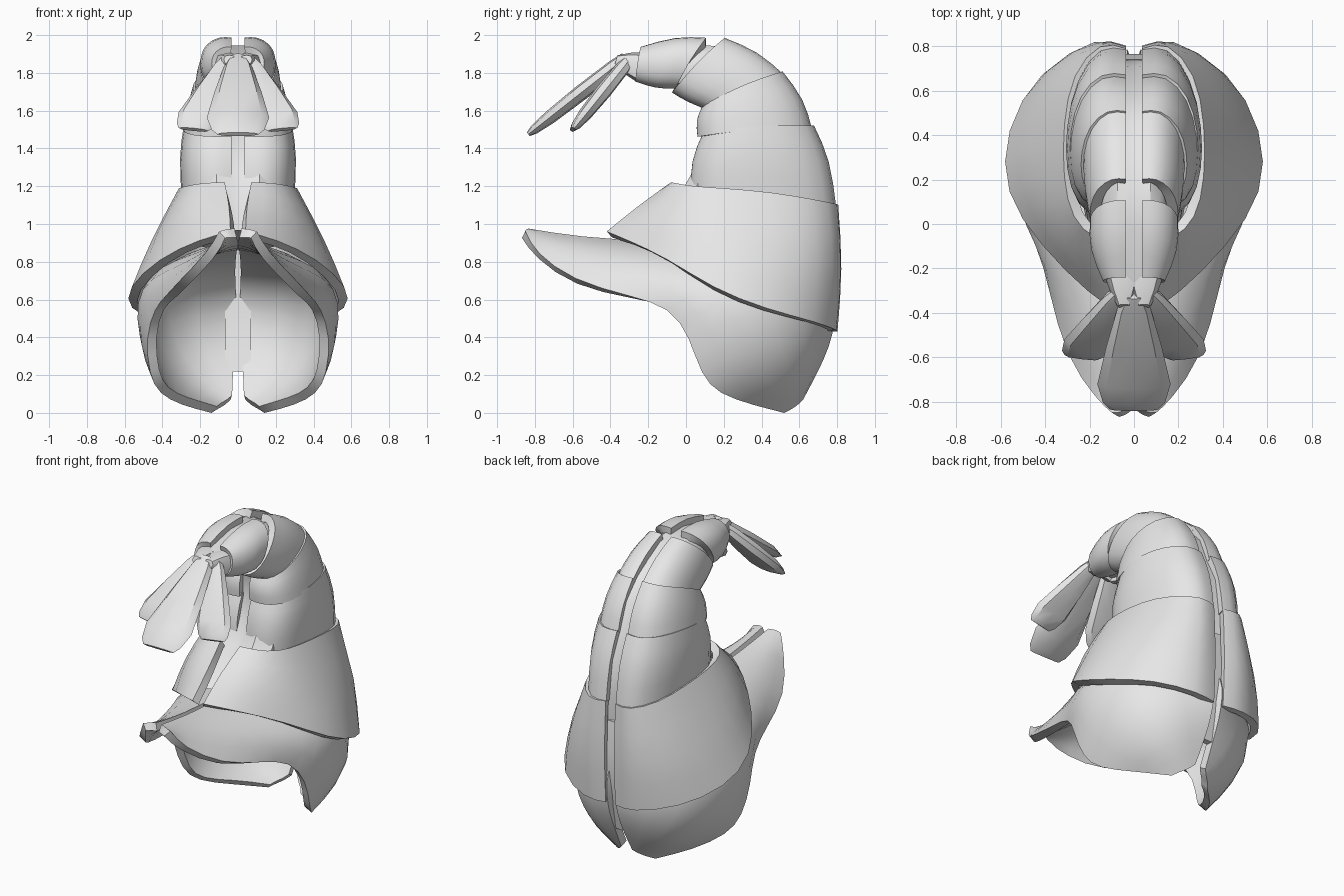
import bpy, bmesh, math
from mathutils import Vector

if "Cube" in bpy.data.objects:
    bpy.data.objects.remove(bpy.data.objects["Cube"])

grey = bpy.data.materials.new("shell_grey")
grey.diffuse_color = (0.8, 0.8, 0.8, 1)
grey.use_nodes = True
grey.node_tree.nodes["Principled BSDF"].inputs["Base Color"].default_value = grey.diffuse_color


def finish(name, rows, thick=0.0, subdiv=1, closed=False, mirror=False, centre=None):
    """Loft rows of points into a sheet or tube, thicken, mirror and shade it."""
    bm = bmesh.new()
    grid = [[bm.verts.new(p) for p in r] for r in rows]
    n = len(rows[0])
    for a, b in zip(grid, grid[1:]):
        for i in range(n if closed else n - 1):
            j = (i + 1) % n
            bm.faces.new((a[i], a[j], b[j], b[i]))
    if closed:
        bm.faces.new(grid[0][::-1])
        bm.faces.new(grid[-1])
        bmesh.ops.recalc_face_normals(bm, faces=bm.faces)
    else:
        # sheets must face away from the body axis
        bm.normal_update()
        c = Vector(centre)
        if sum((f.calc_center_median() - c).dot(f.normal) * f.calc_area() for f in bm.faces) < 0:
            bmesh.ops.reverse_faces(bm, faces=bm.faces)
    me = bpy.data.meshes.new(name)
    bm.to_mesh(me)
    bm.free()
    ob = bpy.data.objects.new(name, me)
    bpy.context.collection.objects.link(ob)
    if subdiv:
        m = ob.modifiers.new("round", 'SUBSURF')
        m.levels = m.render_levels = subdiv
        m.boundary_smooth = 'PRESERVE_CORNERS'
    if thick:
        m = ob.modifiers.new("thick", 'SOLIDIFY')
        m.thickness = thick
        m.offset = -1
    if mirror:
        m = ob.modifiers.new("mirror", 'MIRROR')
        m.use_mirror_merge = False
    deps = bpy.context.evaluated_depsgraph_get()
    baked = bpy.data.meshes.new_from_object(ob.evaluated_get(deps))
    ob.modifiers.clear()
    ob.data = baked
    baked.materials.clear()
    baked.materials.append(grey)
    bpy.ops.object.select_all(action='DESELECT')
    ob.select_set(True)
    bpy.context.view_layer.objects.active = ob
    bpy.ops.object.shade_smooth_by_angle(angle=math.radians(35))
    return ob


# Half outline of a body ring: (width fraction, position from belly to back)
HALF = [(0.0, .03), (.45, 0), (.85, .08), (1, .3), (1, .55), (.86, .82), (.5, 1), (0.0, .97)]


def half_ring(fy, fz, by, bz, w, gap=0.035, arch=0.02):
    pts = []
    for u, s in HALF:
        pts.append((max(u * w, gap), fy + (by - fy) * s,
                    fz + (bz - fz) * s + arch * math.sin(math.pi * s)))
    return pts


def full_ring(fy, fz, by, bz, w):
    right = half_ring(fy, fz, by, bz, w, 0.02, 0)
    return right + [(-x, y, z) for x, y, z in reversed(right)]


# Lower hood: rows run from the opening rim to the centre seam, bottom to beak
hood_low = [
    [(.14, .52, 0), (.11, .56, .02), (.07, .59, .04), (.04, .62, .07)],
    [(.30, .36, .04), (.32, .50, .09), (.22, .65, .15), (.03, .70, .22)],
    [(.42, .17, .10), (.44, .42, .20), (.34, .68, .28), (.03, .76, .35)],
    [(.47, .08, .20), (.53, .32, .32), (.42, .67, .40), (.03, .79, .48)],
    [(.49, .02, .40), (.57, .20, .50), (.48, .62, .58), (.03, .79, .62)],
]
hood_high = [
    [(.44, -.08, .56), (.56, .08, .67), (.45, .50, .78), (.03, .65, .80)],
    [(.38, -.30, .62), (.42, -.08, .75), (.27, .12, .87), (.015, .20, .90)],
    [(.31, -.60, .70), (.25, -.42, .82), (.14, -.30, .89), (.015, -.20, .91)],
    [(.16, -.80, .85), (.13, -.72, .89), (.08, -.64, .91), (.015, -.56, .93)],
    [(.10, -.85, .96), (.07, -.85, .97), (.045, -.84, .975), (.02, -.83, .975)],
]
finish("lower_hood", hood_low + hood_high, 0.05, mirror=True, centre=(0, .2, .4))

# Wide collar shell above the hood
collar = [
    [(.04, -.42, .96), (.2, -.32, .92), (.42, -.1, .82), (.59, .14, .66),
     (.585, .42, .55), (.43, .7, .48), (.17, .82, .43), (.035, .79, .43)],
    [(.045, -.25, 1.1), (.23, -.2, 1.08), (.40, -.02, 1.0), (.48, .22, .9),
     (.48, .48, .83), (.39, .73, .78), (.17, .86, .76), (.035, .81, .76)],
    [(.07, -.08, 1.22), (.18, -.07, 1.22), (.28, .02, 1.2), (.32, .2, 1.19),
     (.32, .45, 1.17), (.28, .68, 1.13), (.15, .83, 1.1), (.035, .79, 1.1)],
]
finish("collar_shell", collar, 0.05, mirror=True, centre=(0, .3, .85))

# Overlapping upper segments: rings of (belly y, z, back y, z, half width)
segments = {
    "waist_segment": [(.01, 1.14, .81, 1.09, .30), (.01, 1.34, .78, 1.34, .315), (.08, 1.48, .69, 1.52, .29)],
    "middle_segment": [(.05, 1.46, .68, 1.50, .29), (.04, 1.55, .64, 1.66, .275), (.08, 1.62, .52, 1.81, .24)],
    "upper_segment": [(.08, 1.61, .53, 1.79, .23), (0, 1.64, .39, 1.92, .225), (-.08, 1.69, .21, 1.99, .20)],
    "top_segment": [(-.06, 1.71, .11, 1.99, .20), (-.16, 1.71, -.05, 2.0, .205), (-.27, 1.75, -.24, 1.94, .14)],
}
for name, rings in segments.items():
    mid = rings[1]
    finish(name, [half_ring(*r) for r in rings], 0.05, mirror=True,
           centre=(0, (mid[0] + mid[2]) / 2, (mid[1] + mid[3]) / 2))

# Inner body filling the grooves between the shells
core = [(-.26, .97, .74, .86, .22), (-.02, 1.18, .76, 1.1, .25), (.06, 1.32, .73, 1.34, .26),
        (.10, 1.46, .65, 1.5, .24), (.10, 1.58, .58, 1.68, .22), (.08, 1.66, .46, 1.80, .18),
        (-.02, 1.72, .22, 1.94, .15), (-.14, 1.75, -.02, 1.95, .15), (-.27, 1.78, -.26, 1.90, .11)]
finish("inner_body", [full_ring(*r) for r in core], subdiv=0, closed=True)

# Strip closing the back seam of the hood
spine = [(.69, .22), (.73, .38), (.76, .55), (.765, .75), (.74, .95)]
finish("back_strip", [[(-.07, y, z), (.07, y, z), (.07, y - .04, z), (-.07, y - .04, z)]
                      for y, z in spine], subdiv=0, closed=True)


# Tail fan: flattened blades swept along a straight axis
def blade(name, base, tip, across, stations, mirror=False):
    a, b = Vector(base), Vector(tip)
    w = Vector(across).normalized()
    n = w.cross(b - a).normalized()
    rows = []
    for t, hw, ht in stations:
        c = a.lerp(b, t)
        rows.append([c + w * hw * u + n * ht * v for u, v in
                     ((-1, 0), (-.75, .8), (0, 1), (.75, .8), (1, 0), (.75, -.8), (0, -1), (-.75, -.8))])
    finish(name, rows, subdiv=0, closed=True, mirror=mirror)


shape = [(0, .04, .03), (.12, .075, .038), (.45, .125, .042), (.78, .165, .036), (.94, .14, .025), (1, .11, .012)]
blade("centre_tail_blade", (0, -.32, 1.88), (0, -.835, 1.475), (1, 0, 0), shape)
blade("side_tail_blade", (.06, -.30, 1.87), (.235, -.60, 1.50), (1, .12, .1),
      [(t, w * .72, h) for t, w, h in shape], mirror=True)
blade("tail_joint", (.05, -.24, 1.83), (.045, -.37, 1.87), (1, 0, 0),
      [(0, .08, .08), (.5, .06, .06), (1, .03, .025)], mirror=True)
